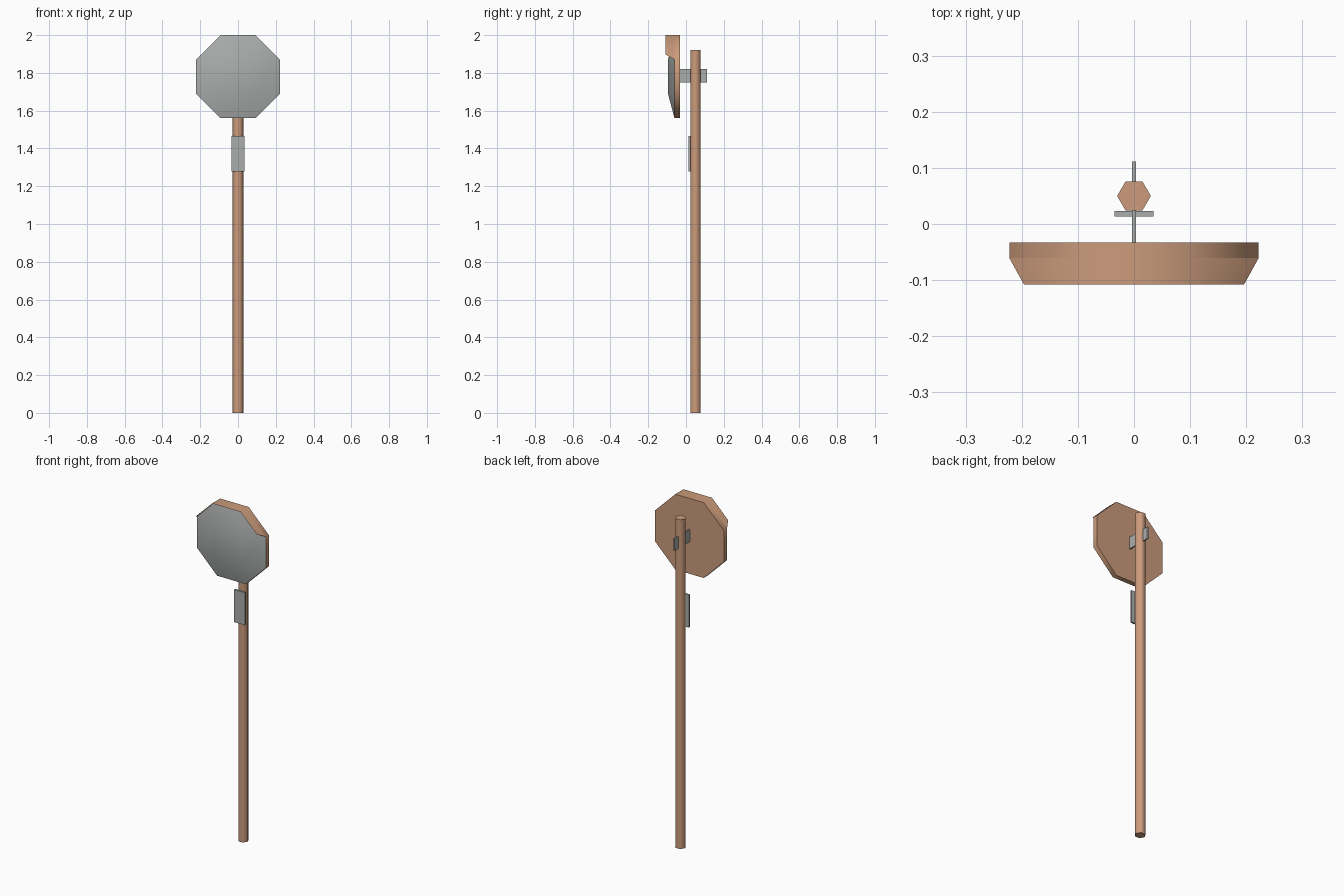
import bpy
import bmesh
from math import radians, pi, cos, sin

cube = bpy.data.objects.get("Cube")
if cube:
    bpy.data.objects.remove(cube, do_unlink=True)


def make_material(name, color):
    mat = bpy.data.materials.new(name)
    mat.use_nodes = True
    mat.diffuse_color = color
    mat.node_tree.nodes["Principled BSDF"].inputs["Base Color"].default_value = color
    return mat


copper = make_material("copper brown", (0.60, 0.33, 0.20, 1))
steel = make_material("steel grey", (0.40, 0.42, 0.41, 1))


def make_object(name, bm, mat, smooth=None):
    mesh = bpy.data.meshes.new(name)
    bm.to_mesh(mesh)
    bm.free()
    mesh.materials.append(mat)
    obj = bpy.data.objects.new(name, mesh)
    bpy.context.collection.objects.link(obj)
    if smooth:
        bpy.ops.object.select_all(action="DESELECT")
        obj.select_set(True)
        bpy.context.view_layer.objects.active = obj
        bpy.ops.object.shade_smooth_by_angle(angle=radians(smooth))
    return obj


def box(name, low, high, mat):
    bm = bmesh.new()
    bmesh.ops.create_cube(bm, size=1)
    for v in bm.verts:
        v.co = [a + (c + 0.5) * (b - a) for a, b, c in zip(low, high, v.co)]
    return make_object(name, bm, mat)


def add_face(bm, points):
    bm.faces.new([bm.verts.new(p) for p in points])


# Sign dimensions: half width, half side length, centre height, depths
W, S, ZC = 0.222, 0.092, 1.78
BACK, RIM, HOOD, BULGE = -0.033, -0.061, -0.108, -0.095
octagon = [(W, -S), (W, S), (S, W), (-S, W), (-W, S), (-W, -S), (-S, -W), (S, -W)]


def at(p, y):
    return (p[0], y, ZC + p[1] * 0.99)


# Casing: back panel and rim
bm = bmesh.new()
add_face(bm, [at(p, BACK) for p in octagon])
for p, q in zip(octagon, octagon[1:] + octagon[:1]):
    add_face(bm, [at(p, BACK), at(p, RIM), at(q, RIM), at(q, BACK)])
bmesh.ops.remove_doubles(bm, verts=bm.verts, dist=0.0001)
bmesh.ops.recalc_face_normals(bm, faces=bm.faces)
make_object("mirror_casing", bm, copper, 50)

# Hood: thin visor over the top three sides, cut back at its ends
bm = bmesh.new()
tip = 0.196
add_face(bm, [at(p, y) for p, y in (((S, W), RIM), ((S, W), HOOD), ((-S, W), HOOD), ((-S, W), RIM))])
for s in (1, -1):
    loop = [((s * S, W), RIM), ((s * W, S), RIM), ((s * tip, W + S - tip), HOOD), ((s * S, W), HOOD)]
    add_face(bm, [at(p, y) for p, y in loop[::s]])
bmesh.ops.remove_doubles(bm, verts=bm.verts, dist=0.0001)
make_object("mirror_hood", bm, copper, 50)

# Convex mirror: raised centre square, four sloping sides and four corners
bm = bmesh.new()
inner = [(S, -S), (S, S), (-S, S), (-S, -S)]
add_face(bm, [at(p, BULGE) for p in inner])
for i, p in enumerate(inner):
    a, b = octagon[2 * i], octagon[2 * i + 1]
    before = octagon[2 * i - 1]
    add_face(bm, [at(p, BULGE), at(a, RIM), at(b, RIM), at(inner[(i + 1) % 4], BULGE)])
    add_face(bm, [at(p, BULGE), at(before, RIM), at(a, RIM)])
bmesh.ops.remove_doubles(bm, verts=bm.verts, dist=0.0001)
bmesh.ops.recalc_face_normals(bm, faces=bm.faces)
bm.normal_update()
if sum(f.normal.y for f in bm.faces) > 0:
    bmesh.ops.reverse_faces(bm, faces=bm.faces)
make_object("mirror_face", bm, steel, 50)

# Six-sided post
bm = bmesh.new()
ring = [(0.03 * cos(i * pi / 3), 0.05 + 0.03 * sin(i * pi / 3), 0) for i in range(6)]
add_face(bm, ring)
up = bmesh.ops.extrude_face_region(bm, geom=bm.faces[:])["geom"]
bmesh.ops.translate(bm, vec=(0, 0, 1.92), verts=[e for e in up if isinstance(e, bmesh.types.BMVert)])
bmesh.ops.recalc_face_normals(bm, faces=bm.faces)
make_object("post", bm, copper, 65)

# Bracket through the post and small plate below the mirror
box("bracket", (-0.004, BACK, 1.75), (0.004, 0.111, 1.82), steel)
box("small_plate", (-0.035, 0.013, 1.277), (0.035, 0.023, 1.467), steel)
